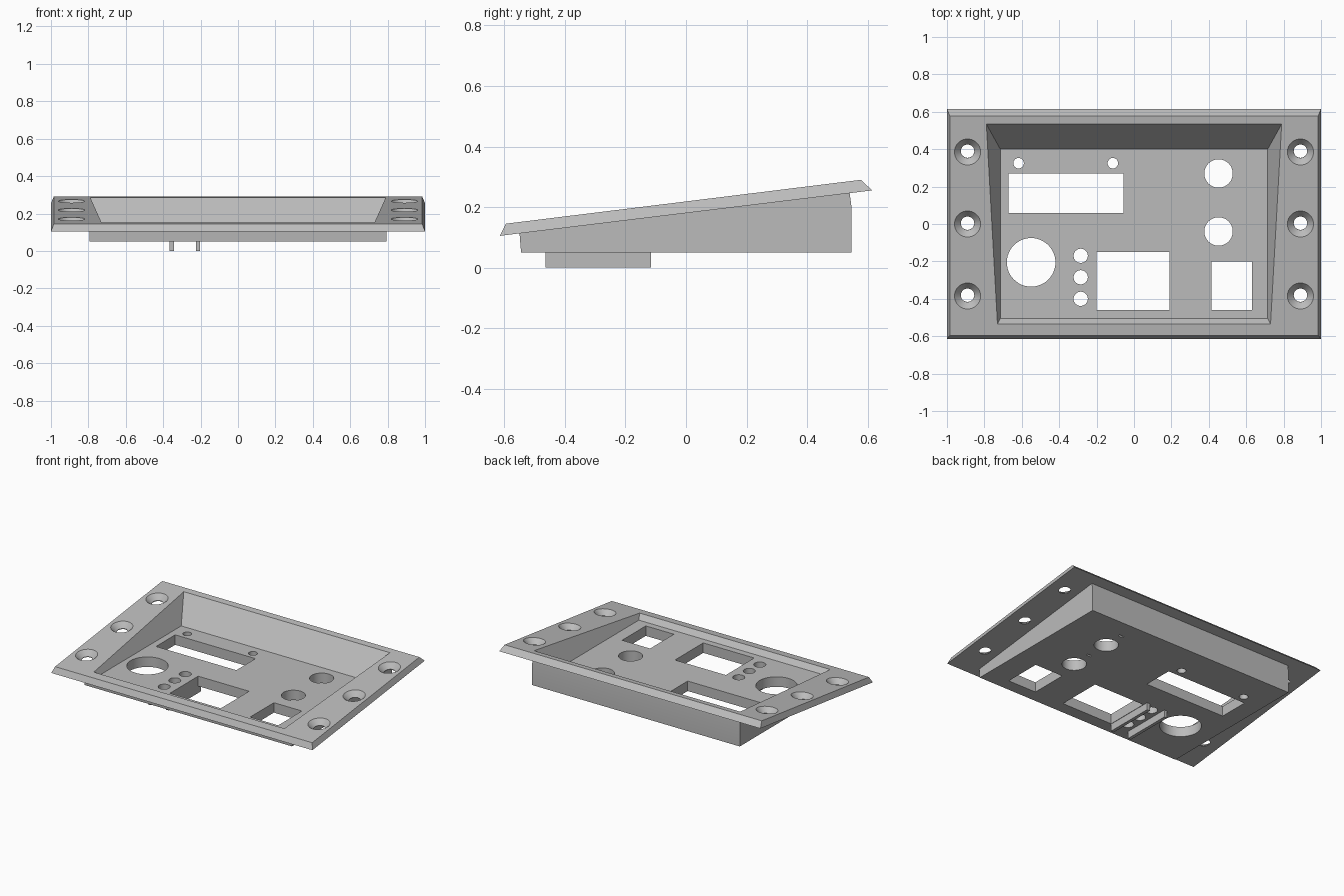
import bpy, bmesh, math
from mathutils import Matrix, Vector

if "Cube" in bpy.data.objects:
    bpy.data.objects.remove(bpy.data.objects["Cube"])

grey = bpy.data.materials.new("light grey")
grey.diffuse_color = (0.5, 0.5, 0.5, 1)
grey.use_nodes = True
grey.node_tree.nodes["Principled BSDF"].inputs["Base Color"].default_value = grey.diffuse_color
TILT = math.atan(0.1236)          # slope of the face plate


def make(name, verts, faces):
    bm = bmesh.new()
    vs = [bm.verts.new(v) for v in verts]
    for f in faces:
        bm.faces.new([vs[i] for i in f])
    bmesh.ops.recalc_face_normals(bm, faces=bm.faces)
    me = bpy.data.meshes.new(name)
    bm.to_mesh(me)
    bm.free()
    ob = bpy.data.objects.new(name, me)
    bpy.context.collection.objects.link(ob)
    me.materials.append(grey)
    return ob


def loft(name, a, b):
    """Closed solid between two matching loops."""
    n = len(a)
    sides = [(i, (i + 1) % n, n + (i + 1) % n, n + i) for i in range(n)]
    return make(name, a + b, sides + [tuple(range(n)), tuple(range(n, 2 * n))])


def rect(x0, x1, y0, y1, z):
    return [(x0, y0, z), (x1, y0, z), (x1, y1, z), (x0, y1, z)]


def box(name, x0, x1, y0, y1, z0, z1):
    return loft(name, rect(x0, x1, y0, y1, z0), rect(x0, x1, y0, y1, z1))


def cone(name, r0, r1, z0, z1, mat, n=48):
    def ring(r, z):
        return [tuple(mat @ Vector((r * math.cos(2 * math.pi * i / n),
                                    r * math.sin(2 * math.pi * i / n), z))) for i in range(n)]
    return loft(name, ring(r0, z0), ring(r1, z1))


def combine(ob, other, op):
    m = ob.modifiers.new(op, 'BOOLEAN')
    m.operation, m.solver, m.object = op, 'EXACT', other
    bpy.context.view_layer.objects.active = ob
    bpy.ops.object.modifier_apply(modifier=m.name)
    bpy.data.objects.remove(other, do_unlink=True)


# Tilted face plate with chamfered rim
panel = loft("console_panel",
             [(-1, -.615, .105), (1, -.615, .105), (1, .615, .255), (-1, .615, .255)],
             [(-.985, -.595, .145), (.985, -.595, .145), (.985, .578, .29), (-.985, .578, .29)])

# Wedge shaped tray body hanging below the plate
profile = [(-.545, .05), (.547, .05), (.547, .2), (.539, .26), (-.551, .125)]
combine(panel, loft("body", [(-.795, y, z) for y, z in profile],
                    [(.795, y, z) for y, z in profile]), 'UNION')

# Sloped recess with a level floor
FLOOR, H = .119, .25
sx, sb, sf = .45 * H, .813 * H, .9 * H
combine(panel, loft("recess", rect(-.715, .715, -.505, .4, FLOOR),
                    rect(-.715 - sx, .715 + sx, -.505 - sf, .4 + sb, FLOOR + H)), 'DIFFERENCE')

# Rectangular cut-outs in the floor
for x0, x1, y0, y1 in [(-.67, -.055, .06, .27), (-.2, .19, -.46, -.15), (.415, .63, -.46, -.2)]:
    combine(panel, box("window", x0, x1, y0, y1, -.1, .4), 'DIFFERENCE')

# Round cut-outs in the floor
for x, y, r in [(-.617, .325, .028), (-.113, .325, .028), (.452, .27, .076), (.452, -.04, .076),
                (-.55, -.205, .13), (-.285, -.17, .038), (-.285, -.285, .038), (-.285, -.4, .038)]:
    combine(panel, cone("hole", r, r, -.1, .4, Matrix.Translation((x, y, 0))), 'DIFFERENCE')

# Small blind locating slots under the knob holes
for y in (.27, -.04):
    combine(panel, box("slot", .435, .469, y + .135, y + .15, 0, .08), 'DIFFERENCE')

# Countersunk screw holes along both sides
for x in (-.89, .89):
    for y in (-.385, 0, .385):
        m = Matrix.Translation((x, y, .2185 + .1236 * y)) @ Matrix.Rotation(TILT, 4, 'X')
        combine(panel, cone("screw", .036, .036, -.15, .1, m), 'DIFFERENCE')
        combine(panel, cone("countersink", .035, .08, -.035, .01, m), 'DIFFERENCE')

# Shade the round walls smoothly, keep the edges sharp
bpy.ops.object.select_all(action='DESELECT')
panel.select_set(True)
bpy.context.view_layer.objects.active = panel
bpy.ops.object.shade_smooth_by_angle(angle=math.radians(20))

# Pair of guide ribs under the button holes
for side, x0, x1 in (("left", -.365, -.343), ("right", -.225, -.203)):
    box(side + "_guide_rib", x0, x1, -.465, -.115, 0, .05)
